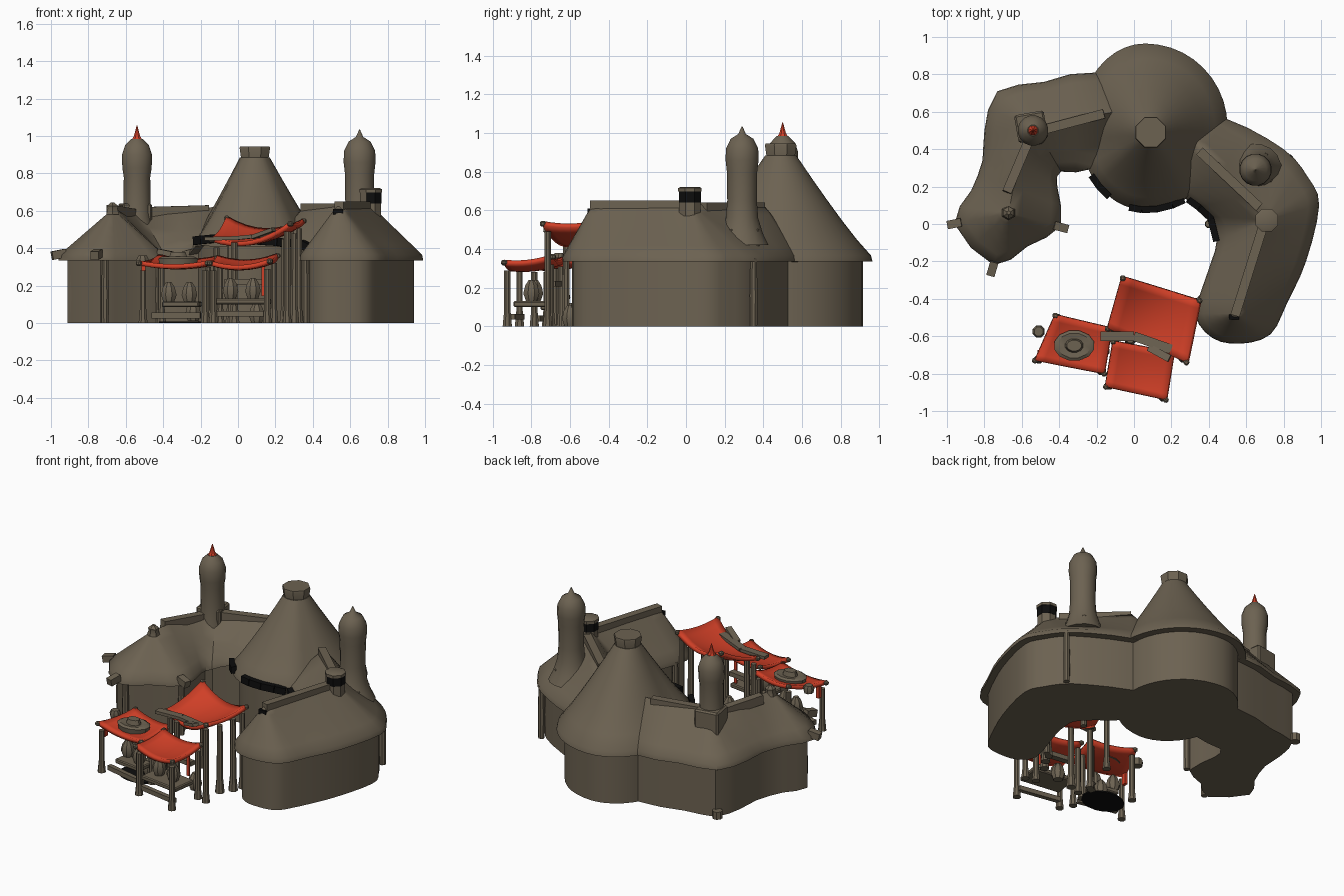
import bpy, bmesh, math
from mathutils import Vector, Matrix

cube = bpy.data.objects.get("Cube")
if cube:
    bpy.data.objects.remove(cube)

def material(name, rgb):
    m = bpy.data.materials.new(name)
    m.use_nodes = True
    m.diffuse_color = (*rgb, 1)
    m.node_tree.nodes["Principled BSDF"].inputs["Base Color"].default_value = (*rgb, 1)
    return m

BROWN = material("weathered brown", (0.15, 0.122, 0.083))
RED = material("red cloth", (0.63, 0.05, 0.02))
BLACK = material("black", (0.004, 0.004, 0.004))

def finish(name, bm, mat=BROWN, angle=35):
    bmesh.ops.remove_doubles(bm, verts=bm.verts, dist=0.0005)
    bmesh.ops.recalc_face_normals(bm, faces=bm.faces)
    mesh = bpy.data.meshes.new(name)
    bm.to_mesh(mesh)
    bm.free()
    mesh.materials.append(mat)
    ob = bpy.data.objects.new(name, mesh)
    bpy.context.collection.objects.link(ob)
    bpy.ops.object.select_all(action='DESELECT')
    ob.select_set(True)
    bpy.context.view_layer.objects.active = ob
    bpy.ops.object.shade_smooth_by_angle(angle=math.radians(angle))
    return ob

def loft(name, rings, mat=BROWN, angle=35):
    """Bridge equal closed rings and cap both ends."""
    bm = bmesh.new()
    vs = [[bm.verts.new(p) for p in r] for r in rings]
    n = len(rings[0])
    for a, b in zip(vs, vs[1:]):
        for i in range(n):
            j = (i + 1) % n
            bm.faces.new((a[i], a[j], b[j], b[i]))
    bm.faces.new(vs[0])
    bm.faces.new(vs[-1])
    return finish(name, bm, mat, angle)

def lathe(name, x, y, profile, sides=16, mat=BROWN, squash=1):
    rings = []
    for r, z in profile:
        ang = [2 * math.pi * (k + 0.5) / sides for k in range(sides)]
        rings.append([(x + r * math.cos(a), y + r * squash * math.sin(a), z) for a in ang])
    return loft(name, rings, mat)

def box(name, loc, size, turn=0, mat=BROWN, bevel=0.0):
    bm = bmesh.new()
    bmesh.ops.create_cube(bm, size=1)
    bmesh.ops.scale(bm, vec=size, verts=bm.verts)
    if bevel:
        bmesh.ops.bevel(bm, geom=bm.edges[:], offset=bevel, segments=1, affect='EDGES')
    bmesh.ops.transform(bm, verts=bm.verts,
                        matrix=Matrix.Translation(loc) @ Matrix.Rotation(math.radians(turn), 4, 'Z'))
    return finish(name, bm, mat)

def beam(name, a, b, width, height, mat=BROWN):
    """Square beam between two points, its height kept upright."""
    a, b = Vector(a), Vector(b)
    d = (b - a).normalized()
    side = d.cross(Vector((0, 0, 1))).normalized()
    up = side.cross(d)
    corners = [(-1, -1), (1, -1), (1, 1), (-1, 1)]
    return loft(name, [[p + side * s * width / 2 + up * u * height / 2 for s, u in corners]
                       for p in (a, b)], mat)

def smooth_loop(pts, steps):
    """Catmull-Rom resampling of a closed loop."""
    out, n = [], len(pts)
    for i in range(n):
        p = [Vector(pts[(i + k) % n]) for k in (-1, 0, 1, 2)]
        for s in range(steps):
            t = s / steps
            out.append(0.5 * (2 * p[1] + (p[2] - p[0]) * t
                              + (2 * p[0] - 5 * p[1] + 4 * p[2] - p[3]) * t * t
                              + (3 * p[1] - p[0] - 3 * p[2] + p[3]) * t ** 3))
    return out

EAVE = 0.335

def eave_height(x, y):
    """Eaves rise where they face the courtyard."""
    d = math.hypot(x - .03, y - .1)
    return EAVE + .075 * min(1, max(0, (.42 - d) / .1))

def building(name, pairs, steps, curve=1.0):
    """Walls and a hipped roof; each eave point (x, y) has its ridge point."""
    eaves = smooth_loop([(x, y, eave_height(x, y)) for x, y, _ in pairs], steps)
    tops = []
    for i, (_, _, top) in enumerate(pairs):
        nxt = Vector(pairs[(i + 1) % len(pairs)][2])
        tops += [Vector(top).lerp(nxt, s / steps) for s in range(steps)]
    inset = []
    for e, t in zip(eaves, tops):
        d = Vector((t.x - e.x, t.y - e.y, 0)).normalized()
        inset.append(e + d * 0.05)
    loft(name + "_walls", [[(p.x, p.y, 0) for p in inset], inset])
    rings = [inset, eaves]
    for t in (0.02, 0.2, 0.4, 0.6, 0.8, 1):
        ring = []
        for e, p in zip(eaves, tops):
            lip = e.z + .025
            ring.append((*e.lerp(p, t).xy, lip + (p.z - lip) * t ** curve))
        rings.append(ring)
    loft(name + "_roof", rings, angle=40)

# Left wing: pyramid front end, ridge bending back to the hall
A, B, C, D = (-.67, .06, .61), (-.62, .33, .6), (-.53, .52, .61), (-.1, .6, .62)
building("left_wing", [(-.96, 0, A), (-.87, .18, A), (-.81, .34, B), (-.8, .5, C), (-.73, .71, C),
                       (-.48, .76, C), (-.2, .81, D), (.05, .6, D), (-.2, .3, D), (-.39, .28, C),
                       (-.41, .2, B), (-.39, -.01, A), (-.57, -.12, A), (-.75, -.22, A)], 2)

# Right wing: rounded front end, bent ridge
E, M, F, G = (.54, -.48, .64), (.62, -.22, .64), (.7, .02, .64), (.36, .4, .63)
building("right_wing", [(.33, -.48, E), (.42, -.61, E), (.57, -.64, E), (.73, -.59, E), (.82, -.42, E),
                        (.92, -.2, M), (.99, .1, F), (.93, .25, F), (.8, .4, F), (.5, .56, G),
                        (.2, .6, G), (.2, .22, G), (.41, .04, F), (.44, -.1, F), (.4, -.24, M)], 3)

# Central hall: round walls, tall cone roof with a flared vent
def hall_edge(degrees):
    c, s = math.cos(math.radians(degrees)), math.sin(math.radians(degrees))
    return .06 + (.44 if c > 0 else .355) * c, .52 + .445 * s

hall = []
for k in range(20):
    a = math.tau * k / 20
    hall.append((*hall_edge(18 * k), (.09 + .08 * math.cos(a), .49 + .08 * math.sin(a), .885)))
building("hall", hall, 2, 1.12)
lathe("hall_vent", .09, .49, [(.078, .87), (.088, .935), (.085, .945)], 8)

# Towers
lathe("left_tower", -.54, .5, [(.1, .45), (.075, .58), (.072, .78), (.08, .83), (.082, .9),
                              (.065, .95), (.035, .98), (.03, .985)])
lathe("left_tower_spike", -.54, .5, [(.036, .97), (.018, 1.0), (.002, 1.055)], 8, RED)
box("left_tower_base", (-.55, .52, .56), (.16, .15, .16), 10, bevel=.01)
lathe("right_tower", .65, .29, [(.14, .42), (.11, .48), (.085, .56), (.078, .65), (.08, .8), (.087, .86),
                               (.085, .92), (.06, .97), (.02, .995), (.002, 1.035)])
box("right_tower_base", (.65, .29, .45), (.16, .16, .12), 10, bevel=.01)

# Ridge beams
for i, (a, b) in enumerate([((-.5, .5, .59), (-.16, .59, .6)), ((-.57, .43, .58), (-.68, .17, .6)),
                            ((.35, .39, .61), (.67, .09, .61)), ((.7, .02, .62), (.54, -.49, .62))]):
    beam(f"ridge_beam_{i}", a, b, .05, .06)
box("ridge_beam_end", (.535, -.497, .595), (.055, .025, .03), 0, BLACK)

# Chimney: dark all round but for one face
lathe("chimney_base", .71, .02, [(.06, .57), (.06, .645)], 8)
neck = lathe("chimney_neck", .71, .02, [(.062, .64), (.062, .7)], 8, BLACK)
neck.data.materials.append(BROWN)
for face in neck.data.polygons:
    face.material_index = int(face.center.x < .7 and face.center.y < 0)
lathe("chimney_cap", .71, .02, [(.066, .697), (.066, .715), (.05, .722)], 8)

# Finial and eave beam ends
lathe("finial", -.67, .06, [(.04, .58), (.03, .61), (.034, .625), (.01, .645)], 6)
for i, (x, y) in enumerate([(-.97, 0), (-.38, -.02), (-.76, -.25)]):
    d = Vector((x + .67, y - .06, 0)).normalized() * .05
    beam(f"eave_beam_{i}", (x - d.x, y - d.y, .375), (x + d.x * .5, y + d.y * .5, .36), .045, .045)

# Dark trim on the courtyard eaves
def trim(name, pts):
    for i, (a, b) in enumerate(zip(pts, pts[1:])):
        beam(f"{name}_{i}", a, b, .035, .045, BLACK)

trim("left_trim", [(*hall_edge(d), z) for d, z in ((216, .44), (226, .445), (237, .45))])
trim("hall_trim", [(*hall_edge(d), z) for d, z in ((256, .445), (267, .445), (278, .44), (289, .435), (298, .425))])
trim("right_trim", [(.29, .13, .43), (.345, .09, .42), (.41, .03, .385), (.44, -.09, .37)])

# Wall posts
for i, (x, y) in enumerate([(.83, .35), (-.71, -.18), (-.88, 0), (-.42, -.0), (.36, -.4), (.4, .0)]):
    lathe(f"wall_post_{i}", x, y, [(.02, 0), (.022, .16), (.018, .35)], 8)
lathe("corner_stone", -.71, .68, [(.032, 0), (.032, .05)], 8)

# Market canopies: sagging cloth on four posts with corner knobs
def canopy(name, corners, sag_across, sag_deep):
    c = [Vector(p) for p in corners]
    n = 8
    bm = bmesh.new()
    grid = []
    for i in range(n + 1):
        u = i / n
        row = []
        for j in range(n + 1):
            v = j / n
            p = c[0].lerp(c[1], u).lerp(c[3].lerp(c[2], u), v)
            p.z -= 4 * (sag_across * u * (1 - u) + sag_deep * v * (1 - v))
            row.append(bm.verts.new(p))
        grid.append(row)
    for i in range(n):
        for j in range(n):
            bm.faces.new((grid[i][j], grid[i + 1][j], grid[i + 1][j + 1], grid[i][j + 1]))
    ob = finish(name + "_cloth", bm, RED)
    mod = ob.modifiers.new("thickness", 'SOLIDIFY')
    mod.thickness = .025
    mid = sum(c, Vector()) / 4
    for i, p in enumerate(c):
        q = p.lerp(mid, .1)
        lathe(f"{name}_post_{i}", q.x, q.y, [(.026, 0), (.018, .08), (.018, p.z - .055)], 8)
        box(f"{name}_knob_{i}", p - Vector((0, 0, .015)), (.03, .03, .028), 20 * i, bevel=.008)

canopy("high_canopy", [(-.06, -.29, .575), (.35, -.41, .56), (.28, -.74, .545), (-.14, -.56, .46)], .06, .02)
canopy("low_canopy", [(-.11, -.63, .365), (.21, -.69, .375), (.17, -.94, .345), (-.15, -.87, .335)], .03, .015)
canopy("left_canopy", [(-.42, -.49, .37), (-.12, -.56, .36), (-.16, -.8, .335), (-.53, -.73, .335)], .02, .015)

# Brown cloth band and goods on the canopies
beam("canopy_band_left", (-.18, -.6, .45), (.0, -.6, .455), .05, .02)
beam("canopy_band_right", (.0, -.6, .455), (.2, -.67, .475), .05, .02)
beam("canopy_band_end", (.08, -.66, .46), (.19, -.72, .5), .04, .02)
lathe("canopy_basket", -.32, -.65, [(.1, .3), (.11, .345), (.09, .355), (.05, .35), (.04, .38)], 12, squash=.75)
lathe("canopy_pot", -.51, -.575, [(.03, .31), (.035, .34), (.025, .36)], 8)

# Stall counters, rails and goods
box("low_counter", (.03, -.79, .115), (.28, .17, .03), -8, bevel=.006)
box("low_shelf", (.04, -.68, .22), (.22, .04, .03), -8)
box("cloth_strip", (.135, -.72, .23), (.02, .01, .17), 0, RED)
box("hanging_cloth", (-.505, -.69, .27), (.02, .03, .08), 0, RED)
box("left_counter", (-.3, -.68, .1), (.2, .12, .03), -8, bevel=.006)
beam("left_rail", (-.46, -.71, .04), (-.2, -.77, .04), .03, .03)
beam("low_rail", (-.12, -.85, .05), (.16, -.9, .05), .03, .03)
lathe("dark_mat", -.28, -.63, [(.145, 0), (.145, .009)], 16, BLACK, .75)
for i, (x, y, z) in enumerate([(-.37, -.64, .11), (-.26, -.68, .11), (-.04, -.78, .13),
                              (.08, -.8, .13), (-.24, -.6, .01), (.1, -.6, .0)]):
    lathe(f"goods_sack_{i}", x, y, [(.03, z), (.045, z + .04), (.035, z + .08), (.015, z + .11)], 8)
for i, (x, y, h) in enumerate([(.25, -.55, .45), (.3, -.48, .48), (-.16, -.68, .3), (-.02, -.62, .43)]):
    lathe(f"tall_post_{i}", x, y, [(.03, 0), (.02, .1), (.018, h)], 8)
